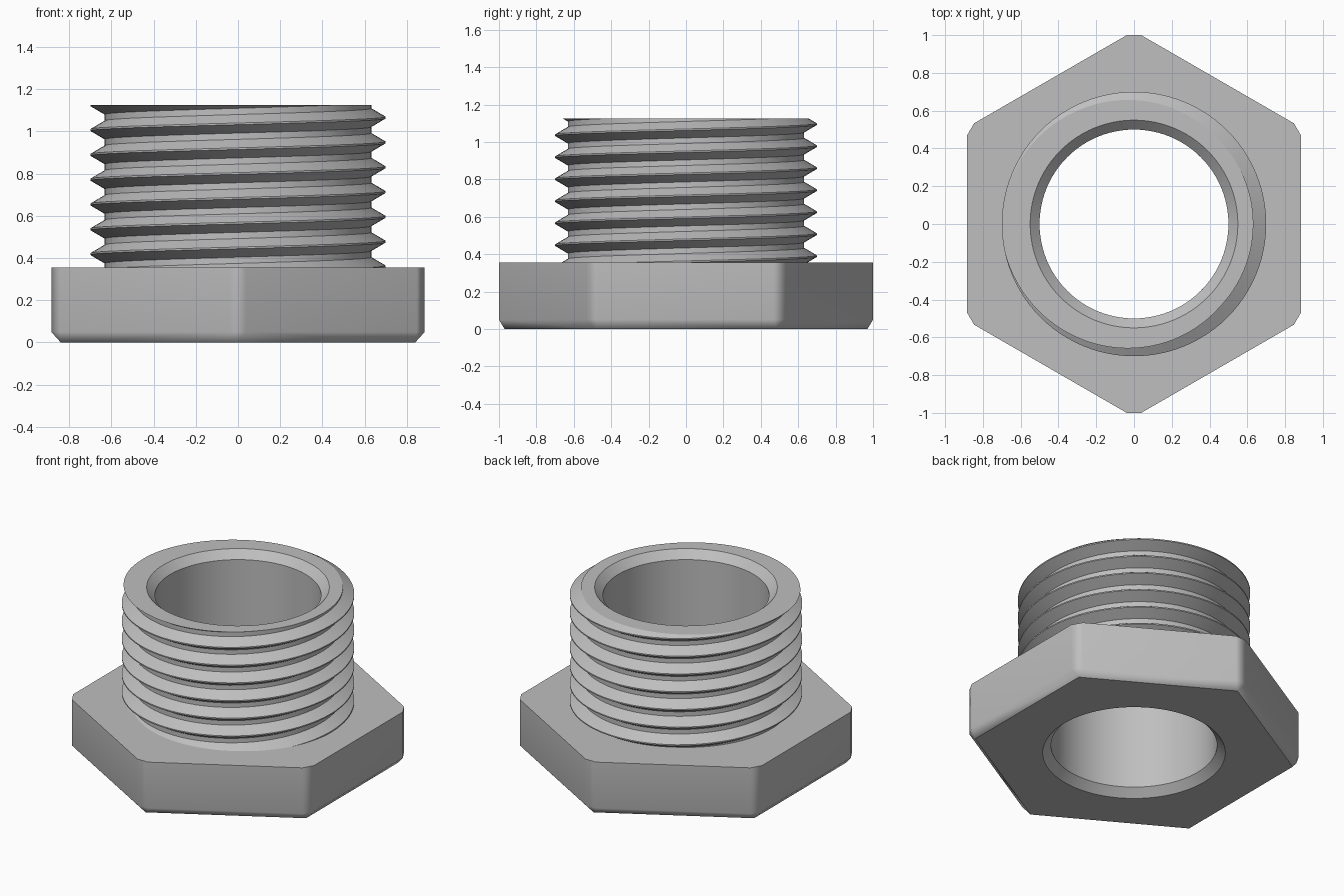
import bpy, bmesh
from math import sin, cos, pi, tan, radians, hypot
from mathutils import Vector

SEG = 96                        # facets around the round parts
HEAD_TOP, TOP = 0.355, 1.125
BORE, BORE_RIM, CHAMFER = 0.50, 0.55, 0.05
PITCH, MAJOR, MINOR = 0.1176, 0.70, 0.632

cube = bpy.data.objects.get("Cube")
if cube:
    bpy.data.objects.remove(cube, do_unlink=True)

grey = bpy.data.materials.new("plain grey")
grey.use_nodes = True
grey.diffuse_color = (0.52, 0.52, 0.52, 1)
bsdf = next(n for n in grey.node_tree.nodes if n.type == 'BSDF_PRINCIPLED')
bsdf.inputs["Base Color"].default_value = grey.diffuse_color


def make_object(name, bm):
    bmesh.ops.recalc_face_normals(bm, faces=bm.faces)
    mesh = bpy.data.meshes.new(name)
    bm.to_mesh(mesh)
    bm.free()
    obj = bpy.data.objects.new(name, mesh)
    bpy.context.collection.objects.link(obj)
    mesh.materials.append(grey)
    return obj


def select_only(obj):
    bpy.ops.object.select_all(action='DESELECT')
    obj.select_set(True)
    bpy.context.view_layer.objects.active = obj


def shade(obj, degrees):
    select_only(obj)
    bpy.ops.object.shade_smooth_by_angle(angle=radians(degrees))


# Hex head: clipped corners above, sharp smaller hexagon at the bottom
def hex_head():
    apothem, low_apothem = 0.885, 0.84
    half_flat = apothem * tan(pi / 6) - 0.044
    bm = bmesh.new()
    for i in range(6):
        a = i * pi / 3
        out, side = Vector((cos(a), sin(a), 0)), Vector((-sin(a), cos(a), 0))
        for s in (-1, 1):
            for z in (CHAMFER, HEAD_TOP):
                bm.verts.new(out * apothem + side * s * half_flat + Vector((0, 0, z)))
        bm.verts.new(out * low_apothem + side * low_apothem * tan(pi / 6))
    bmesh.ops.convex_hull(bm, input=bm.verts)
    bmesh.ops.dissolve_limit(bm, angle_limit=radians(1), verts=bm.verts, edges=bm.edges)
    return make_object("hex_head", bm)


# Bore cutter: cylinder flaring out at the bottom
def bore_cutter():
    bm = bmesh.new()
    rings = []
    for r, z in ((BORE_RIM + 0.05, -0.05), (BORE, CHAMFER), (BORE, HEAD_TOP + 0.2)):
        rings.append([bm.verts.new((r * cos(2 * pi * i / SEG), r * sin(2 * pi * i / SEG), z))
                      for i in range(SEG)])
    for low, high in zip(rings, rings[1:]):
        for i in range(SEG):
            j = (i + 1) % SEG
            bm.faces.new((low[i], low[j], high[j], high[i]))
    bm.faces.new(rings[0])
    bm.faces.new(rings[-1])
    return make_object("bore_cutter", bm)


# Threaded sleeve: right-handed helical strip, trimmed flat, then turned inward into the bore
def threaded_sleeve():
    profile = ((-0.044, MINOR), (-0.004, MAJOR), (0.004, MAJOR),
               (0.044, MINOR), (PITCH - 0.044, MINOR))
    bm = bmesh.new()
    previous = None
    for k in range(-8 * SEG, 3 * SEG):
        angle = pi + 2 * pi * k / SEG
        crest = 1.007 + PITCH * k / SEG
        row = [bm.verts.new((r * cos(angle), r * sin(angle), crest + dz)) for dz, r in profile]
        if previous:
            for j in range(len(profile) - 1):
                bm.faces.new((previous[j], row[j], row[j + 1], previous[j + 1]))
        previous = row
    bmesh.ops.remove_doubles(bm, verts=bm.verts, dist=0.0001)
    for height, normal in ((HEAD_TOP - 0.01, (0, 0, -1)), (TOP, (0, 0, 1))):
        bmesh.ops.bisect_plane(bm, geom=bm.verts[:] + bm.edges[:] + bm.faces[:],
                               plane_co=(0, 0, height), plane_no=normal, clear_outer=True)
    rim = [e for e in bm.edges if e.is_boundary and all(v.co.z > TOP - 0.001 for v in e.verts)]
    for r, z in ((BORE_RIM, TOP), (BORE, TOP - CHAMFER), (BORE, HEAD_TOP - 0.01)):
        geom = bmesh.ops.extrude_edge_only(bm, edges=rim)["geom"]
        for v in (g for g in geom if isinstance(g, bmesh.types.BMVert)):
            scale = r / hypot(v.co.x, v.co.y)
            v.co = (v.co.x * scale, v.co.y * scale, z)
        rim = [g for g in geom if isinstance(g, bmesh.types.BMEdge) and g.is_boundary]
    return make_object("threaded_sleeve", bm)


head = hex_head()
cutter = bore_cutter()
cut = head.modifiers.new("bore", 'BOOLEAN')
cut.operation, cut.solver, cut.object = 'DIFFERENCE', 'EXACT', cutter
select_only(head)
bpy.ops.object.modifier_apply(modifier=cut.name)
bpy.data.objects.remove(cutter, do_unlink=True)
shade(head, 35)
weighted = head.modifiers.new("soft corners", 'WEIGHTED_NORMAL')
weighted.keep_sharp = True

shade(threaded_sleeve(), 30)
